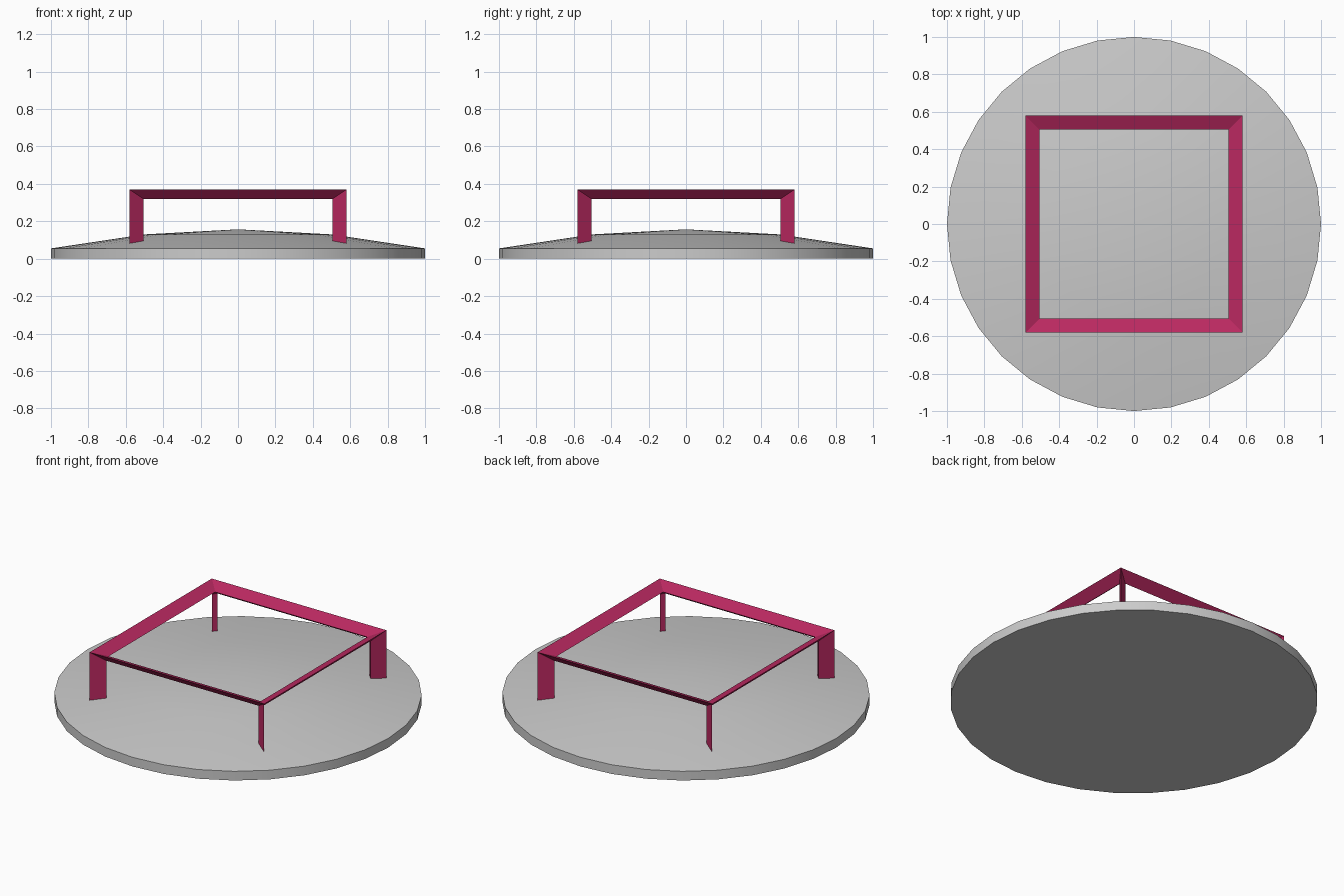
import bpy, bmesh
from math import cos, sin, pi

if "Cube" in bpy.data.objects:
    bpy.data.objects.remove(bpy.data.objects["Cube"])


def make_object(name, bm):
    bmesh.ops.recalc_face_normals(bm, faces=bm.faces)
    mesh = bpy.data.meshes.new(name)
    bm.to_mesh(mesh)
    bm.free()
    obj = bpy.data.objects.new(name, mesh)
    bpy.context.collection.objects.link(obj)
    return obj


# Domed base disc: 32-sided rings closed by a flat bottom and a centre point
SIDES = 32
bm = bmesh.new()
rings = []
for r, z in [(1, 0), (1, 0.055), (0.5, 0.13)]:
    rings.append([bm.verts.new((r * cos(2 * pi * i / SIDES), r * sin(2 * pi * i / SIDES), z))
                  for i in range(SIDES)])
centre = bm.verts.new((0, 0, 0.157))
bm.faces.new(rings[0])
for i in range(SIDES):
    j = (i + 1) % SIDES
    for lo, hi in zip(rings, rings[1:]):
        bm.faces.new((lo[i], lo[j], hi[j], hi[i]))
    bm.faces.new((rings[-1][i], rings[-1][j], centre))
disc = make_object("domed_base", bm)
bpy.context.view_layer.objects.active = disc
disc.select_set(True)
bpy.ops.object.shade_smooth_by_angle()

# Square rail on four legs, every bar with a thin triangular section
OUT, IN, MID = 0.58, 0.505, 0.528
TOP, INSET, LOW, FOOT = 0.37, 0.338, 0.32, 0.04
bm = bmesh.new()
corners = []
for k in range(4):
    c, s = [(1, 0), (0, 1), (-1, 0), (0, -1)][k]
    shape = {
        "ridge": (OUT, OUT, TOP), "inner": (IN, IN, INSET),
        "a": (IN, MID, LOW), "b": (MID, IN, LOW),
        "ridge0": (OUT, OUT, FOOT), "a0": (IN, MID, FOOT), "b0": (MID, IN, FOOT),
    }
    corners.append({n: bm.verts.new((x * c - y * s, x * s + y * c, z))
                    for n, (x, y, z) in shape.items()})
for k in range(4):
    p, q = corners[k], corners[(k + 1) % 4]
    # top bar to the next corner
    bm.faces.new((p["ridge"], q["ridge"], q["inner"], p["inner"]))
    bm.faces.new((p["inner"], q["inner"], q["b"], p["a"]))
    bm.faces.new((p["a"], q["b"], q["ridge"], p["ridge"]))
    # leg and the small closing face behind it
    for m, n in (("ridge", "a"), ("a", "b"), ("b", "ridge")):
        bm.faces.new((p[m], p[n], p[n + "0"], p[m + "0"]))
    bm.faces.new((p["inner"], p["a"], p["b"]))
    bm.faces.new((p["ridge0"], p["a0"], p["b0"]))
rail = make_object("square_rail", bm)

mat = bpy.data.materials.new("crimson")
mat.diffuse_color = (0.50, 0.022, 0.12, 1)
mat.use_nodes = True
mat.node_tree.nodes["Principled BSDF"].inputs["Base Color"].default_value = mat.diffuse_color
rail.data.materials.append(mat)
